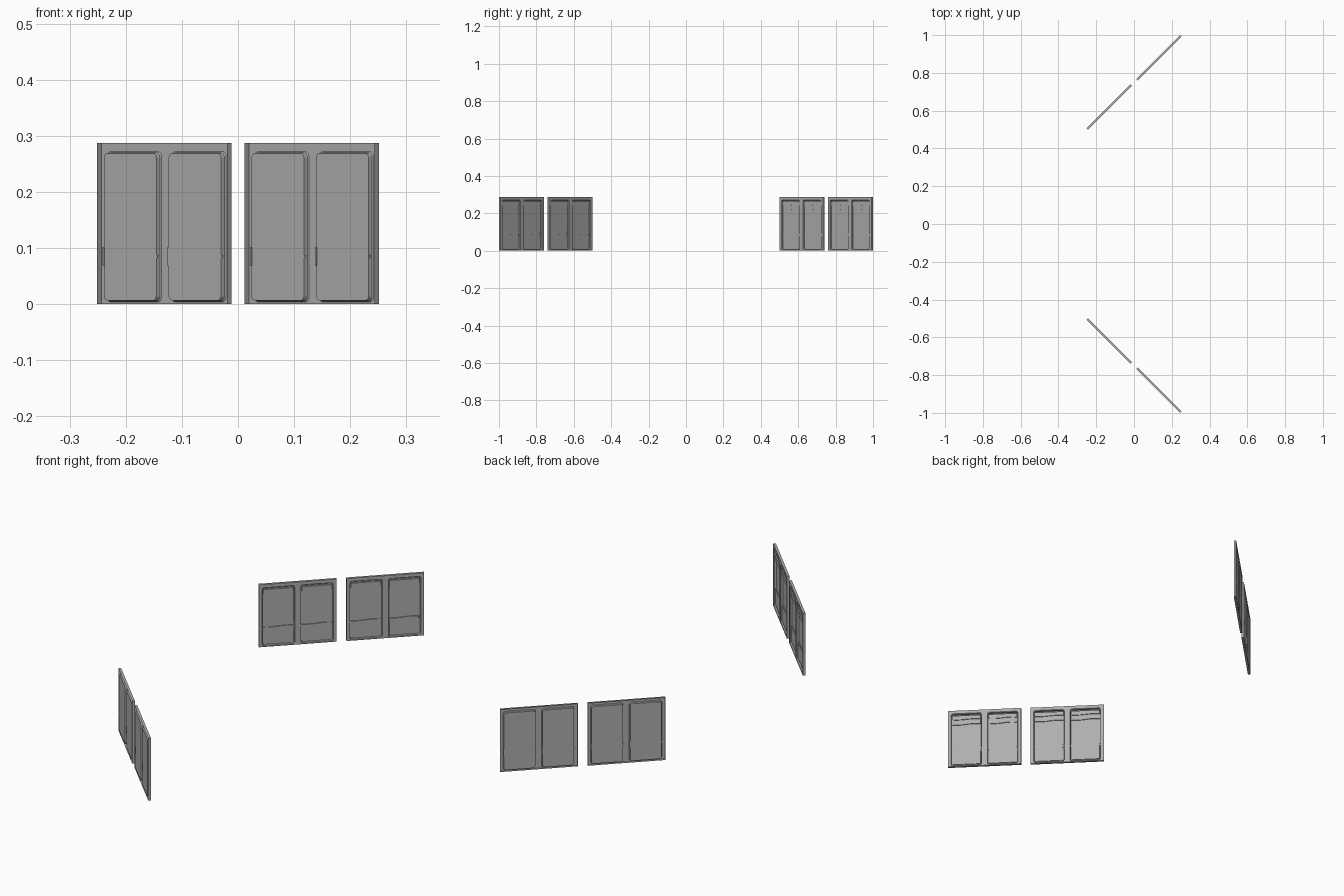
import bpy, bmesh
from math import sin, cos, pi, radians
from mathutils import Matrix

if "Cube" in bpy.data.objects:
    bpy.data.objects.remove(bpy.data.objects["Cube"])

W, H, T = 0.328, 0.287, 0.011        # panel width, height, rim depth
PAN_W, PAN_H, PAN_Z = 0.138, 0.268, 0.138
PAN_X = 0.0815                       # pan centre offset from panel centre
FLOOR = 0.0100                       # depth of the pan floor

grey = bpy.data.materials.new("dark_grey")
grey.diffuse_color = (0.43, 0.43, 0.43, 1)
grey.use_nodes = True
grey.node_tree.nodes["Principled BSDF"].inputs["Base Color"].default_value = grey.diffuse_color


def to_mesh(bm, name):
    bmesh.ops.recalc_face_normals(bm, faces=bm.faces)
    me = bpy.data.meshes.new(name)
    bm.to_mesh(me)
    bm.free()
    me.materials.append(grey)
    return me


def rounded_ring(bm, cx, inset, radius, y, n=5):
    hw, hh = PAN_W / 2 - inset - radius, PAN_H / 2 - inset - radius
    ring = []
    for k, (sx, sz) in enumerate([(1, 1), (-1, 1), (-1, -1), (1, -1)]):
        for i in range(n + 1):
            a = (k + i / n) * pi / 2
            ring.append(bm.verts.new((cx + sx * hw + radius * cos(a), y,
                                      PAN_Z + sz * hh + radius * sin(a))))
    return ring


def bridge(bm, a, b):
    for i in range(len(a)):
        j = (i + 1) % len(a)
        bm.faces.new((a[i], a[j], b[j], b[i]))


def loop_edges(bm, ring):
    return [bm.edges.new((ring[i], ring[(i + 1) % len(ring)])) for i in range(len(ring))]


def panel_mesh():
    # Pressed sheet with an open back, a folded rim and two rounded pans
    bm = bmesh.new()
    corners = [(-W / 2, 0), (W / 2, 0), (W / 2, H), (-W / 2, H)]
    front = [bm.verts.new((x, 0, z)) for x, z in corners]
    back = [bm.verts.new((x, T, z)) for x, z in corners]
    edges = loop_edges(bm, front)
    rings = [rounded_ring(bm, s * PAN_X, 0, 0.010, 0) for s in (-1, 1)]
    for r in rings:
        edges += loop_edges(bm, r)
    bmesh.ops.triangle_fill(bm, edges=edges, use_beauty=True, use_dissolve=False)
    bridge(bm, front, back)
    for s, r in zip((-1, 1), rings):
        lip = rounded_ring(bm, s * PAN_X, 0.002, 0.009, 0.002)
        base = rounded_ring(bm, s * PAN_X, 0.003, 0.008, FLOOR)
        bridge(bm, r, lip)
        bridge(bm, lip, base)
        bm.faces.new(base)
    return to_mesh(bm, "pressed_panel")


def wavy_mesh(name, z_flat, z_wave, y, amp, n=10):
    # Thin sheet with one straight edge and one gently wavy edge
    bm = bmesh.new()
    hw = 0.064
    pts = [(-hw, z_flat), (hw, z_flat)]
    for i in range(n + 1):
        t = i / n
        pts.append((hw - 2 * hw * t, z_wave + amp * sin(2 * pi * t)))
    near = [bm.verts.new((x, y, z)) for x, z in pts]
    far = [bm.verts.new((x, FLOOR, z)) for x, z in pts]
    bm.faces.new(near)
    bridge(bm, near, far)
    return to_mesh(bm, name)


def box_mesh(name, size, centre):
    bm = bmesh.new()
    bmesh.ops.create_cube(bm, size=1, matrix=Matrix.Translation(centre)
                          @ Matrix.Diagonal((*size, 1)))
    return to_mesh(bm, name)


# Shared parts
panel = panel_mesh()
parts = [
    wavy_mesh("upper_fold", 0.262, 0.243, 0.0030, 0.0020),
    wavy_mesh("lower_fold", 0.262, 0.219, 0.0065, 0.0025),
    wavy_mesh("bottom_layer", 0.013, 0.088, 0.0060, 0.0015),
    box_mesh("front_catch", (0.005, 0.004, 0.012), (0.0625, 0.0050, 0.085)),
    box_mesh("side_handle", (0.004, 0.004, 0.034), (0.0665, 0.0090, 0.085)),
    box_mesh("side_latch", (0.007, 0.004, 0.006), (-0.0650, 0.0075, 0.085)),
]

# Four panels: two rows set at opposite diagonals
places = [(-0.1275, 0.616, 45), (0.1355, 0.876, 45),
          (-0.1275, -0.616, 135), (0.1355, -0.876, 135)]
for x, y, angle in places:
    place = Matrix.Translation((x, y, 0)) @ Matrix.Rotation(radians(angle), 4, 'Z')
    ob = bpy.data.objects.new("wall_panel", panel)
    bpy.context.collection.objects.link(ob)
    ob.matrix_world = place
    for s in (-1, 1):
        for me in parts:
            ob = bpy.data.objects.new(me.name, me)
            bpy.context.collection.objects.link(ob)
            ob.matrix_world = place @ Matrix.Translation((s * PAN_X, 0, 0))
